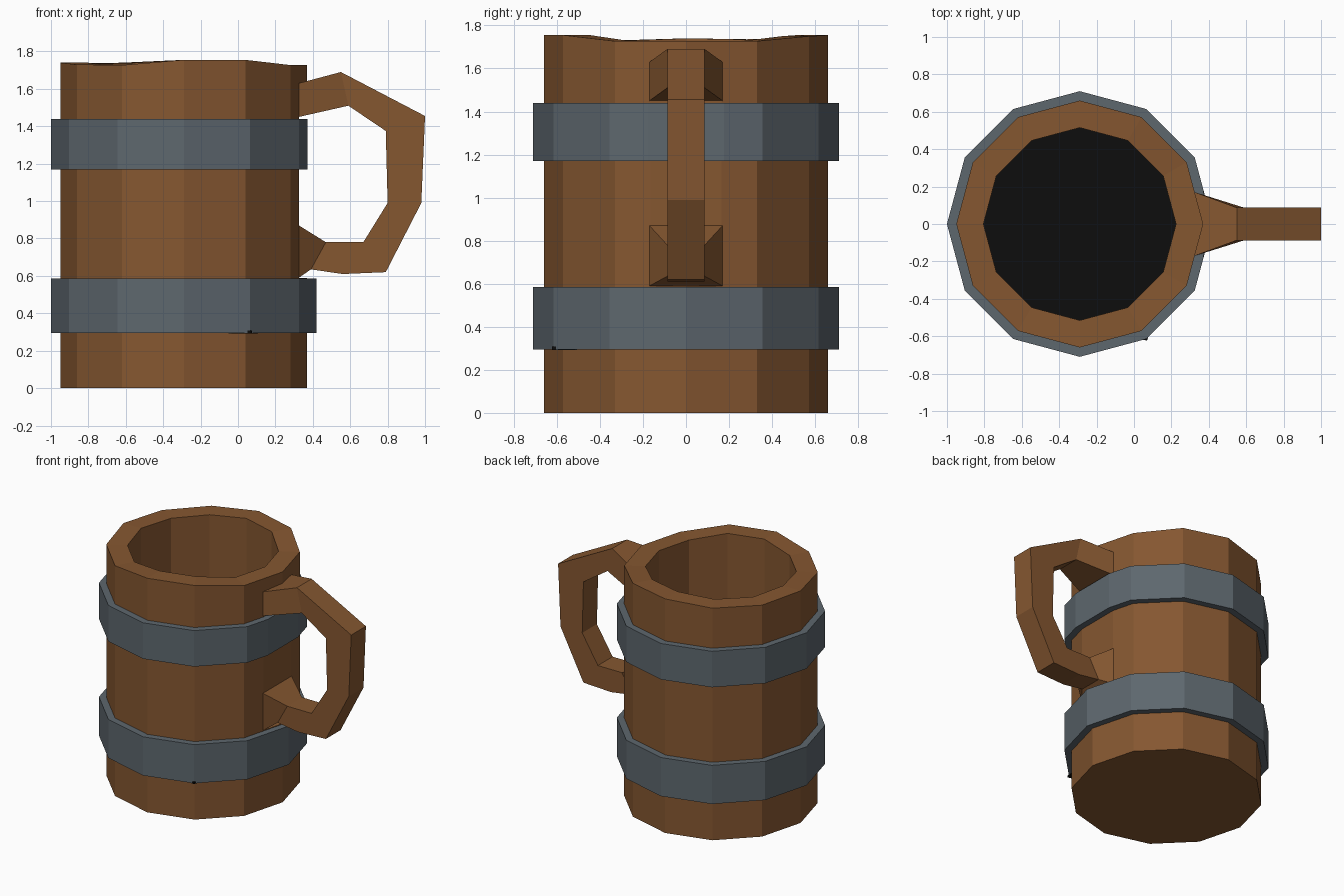
import bpy, bmesh
from math import cos, sin, radians

if "Cube" in bpy.data.objects:
    bpy.data.objects.remove(bpy.data.objects["Cube"])

CX = -0.29  # mug axis


def material(name, rgb):
    m = bpy.data.materials.new(name)
    m.diffuse_color = (*rgb, 1)
    m.use_nodes = True
    m.node_tree.nodes["Principled BSDF"].inputs["Base Color"].default_value = m.diffuse_color
    return m


wood = material("wood", (0.235, 0.095, 0.030))
metal = material("grey_metal", (0.110, 0.135, 0.155))
dark = material("dark_interior", (0.004, 0.004, 0.004))


def make(name, verts, faces, mat):
    me = bpy.data.meshes.new(name)
    me.from_pydata(verts, [], faces)
    bm = bmesh.new()
    bm.from_mesh(me)
    bmesh.ops.remove_doubles(bm, verts=bm.verts, dist=1e-4)
    bmesh.ops.recalc_face_normals(bm, faces=bm.faces)
    bm.to_mesh(me)
    bm.free()
    me.materials.append(mat)
    ob = bpy.data.objects.new(name, me)
    bpy.context.collection.objects.link(ob)
    return ob


def outline(r, z, flat=False):
    """12-gon with extra points at +-15 degrees; flat cuts off the corner on the handle side."""
    pts = []
    for i in range(12):
        a = radians(30 * i)
        h = z[i] if isinstance(z, list) else z
        pts.append((CX + r * cos(a), r * sin(a), h))
    mid = [tuple((p + q) / 2 for p, q in zip(pts[0], pts[j])) for j in (1, 11)]
    if flat:
        pts[0] = (mid[0][0], 0, pts[0][2])
    return [pts[0], mid[0]] + pts[1:] + [mid[1]]


def loft(name, rings, mat, closed=False, caps=False):
    n, k = len(rings[0]), len(rings)
    verts = [v for ring in rings for v in ring]
    faces = [(a * n + i, a * n + (i + 1) % n, (a + 1) % k * n + (i + 1) % n, (a + 1) % k * n + i)
             for a in range(k if closed else k - 1) for i in range(n)]
    if caps:
        faces += [tuple(range(n)), tuple(range((k - 1) * n, k * n))]
    return make(name, verts, faces, mat)


# Wooden body: slightly uneven rim, hollow inside, flattened where the handle joins
rim = [1.727, 1.727, 1.75, 1.755, 1.74, 1.735, 1.74, 1.73, 1.727, 1.755, 1.755, 1.727]
loft("mug_body", [
    outline(0.66, 0), outline(0.66, 0.59), outline(0.66, 0.59, True),
    outline(0.66, 1.63, True), outline(0.66, 1.63), outline(0.66, rim),
    outline(0.515, rim), outline(0.515, 0.29)], wood, caps=True)

# Metal bands
for name, z0, z1, flat in (("lower_band", 0.295, 0.585, False), ("upper_band", 1.17, 1.44, True)):
    loft(name, [outline(0.71, z0, flat), outline(0.71, z1, flat),
                outline(0.65, z1, flat), outline(0.65, z0, flat)], metal, closed=True)

# Dark floor inside, with one corner just poking through the lower band
floor = []
for z in (0.293, 0.308):
    floor.append([(CX + r * cos(radians(30 * i)), r * sin(radians(30 * i)), z)
                  for i in range(12) for r in [0.72 if i == 10 else 0.54]])
loft("dark_floor", floor, dark, caps=True)

# Handle: outer x, z, inner x, z, half width
sections = [
    (0.325, 1.63, 0.325, 1.45, 0.17),
    (0.55, 1.69, 0.59, 1.51, 0.087),
    (1.0, 1.455, 0.79, 1.375, 0.087),
    (0.98, 0.99, 0.80, 0.99, 0.087),
    (0.79, 0.62, 0.67, 0.78, 0.087),
    (0.56, 0.61, 0.58, 0.78, 0.087),
    (0.39, 0.635, 0.47, 0.78, 0.087),
    (0.325, 0.59, 0.325, 0.87, 0.17)]
loft("handle", [[(ox, -w, oz), (ox, w, oz), (ix, w, iz), (ix, -w, iz)]
                for ox, oz, ix, iz, w in sections], wood)
